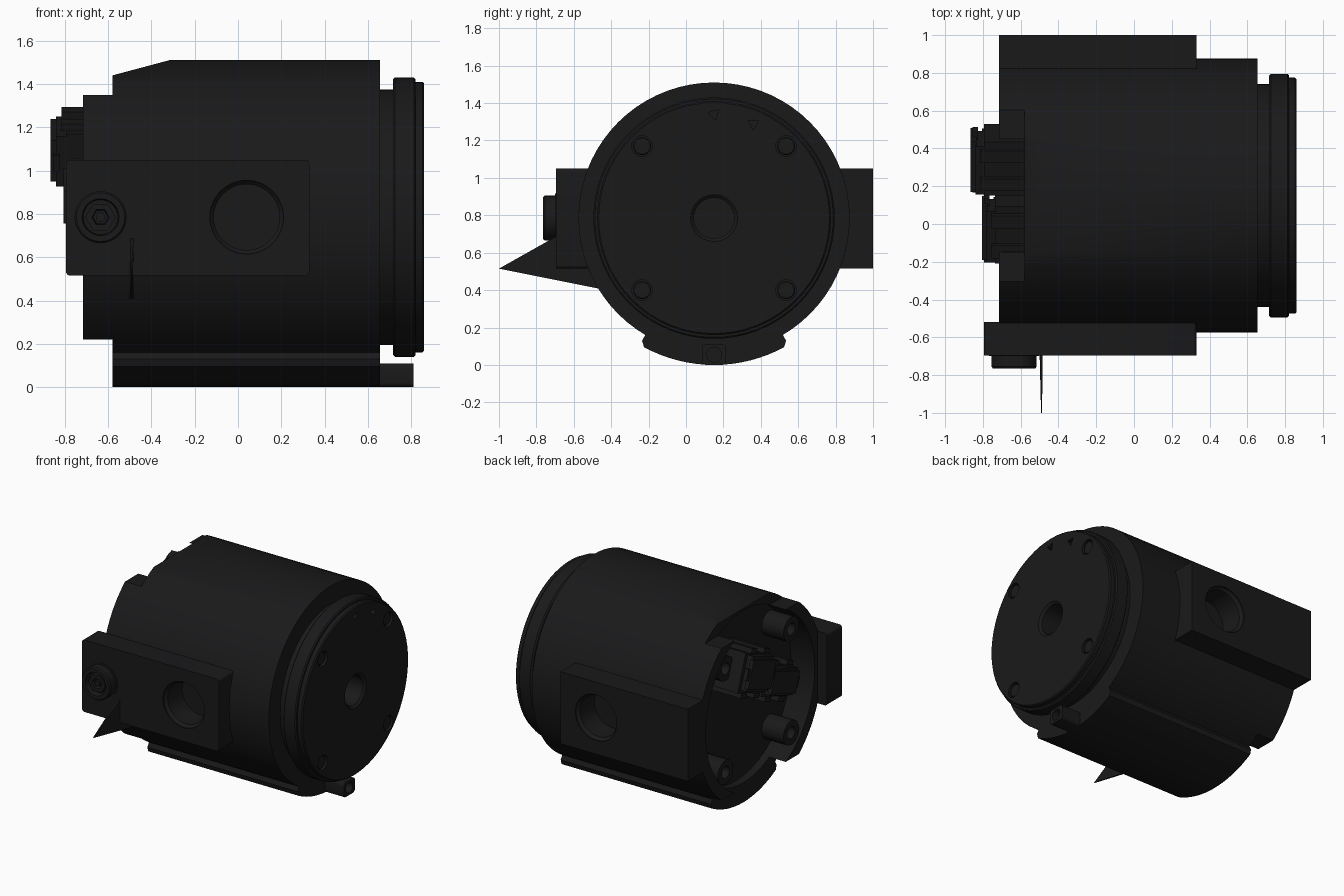
import bpy, bmesh, math
from mathutils import Vector, Matrix

if "Cube" in bpy.data.objects:
    bpy.data.objects.remove(bpy.data.objects["Cube"])

CY, CZ = 0.15, 0.785          # housing axis, parallel to x
FLOOR = -0.52                 # floor of the rear cavity
dark = bpy.data.materials.new("dark_metal")
dark.diffuse_color = (0.010, 0.010, 0.011, 1)
dark.use_nodes = True
dark.node_tree.nodes["Principled BSDF"].inputs["Base Color"].default_value = dark.diffuse_color


def finish(name, bm, cutter=False):
    bmesh.ops.recalc_face_normals(bm, faces=bm.faces)
    me = bpy.data.meshes.new(name)
    bm.to_mesh(me)
    bm.free()
    ob = bpy.data.objects.new(name, me)
    bpy.context.collection.objects.link(ob)
    me.materials.append(dark)
    ob.hide_render = cutter
    return ob


def lathe(name, prof, origin, axis=(1, 0, 0), segs=72, cutter=False, turn=0):
    """Spin (distance, radius) points round an axis."""
    bm = bmesh.new()
    vs = [bm.verts.new((r, 0, d)) for d, r in prof]
    es = [bm.edges.new(p) for p in zip(vs, vs[1:])]
    bmesh.ops.spin(bm, geom=vs + es, cent=(0, 0, 0), axis=(0, 0, 1),
                   angle=2 * math.pi, steps=segs)
    bmesh.ops.remove_doubles(bm, verts=bm.verts, dist=1e-5)
    q = Vector((0, 0, 1)).rotation_difference(Vector(axis))
    bm.transform(Matrix.Translation(origin) @ q.to_matrix().to_4x4() @ Matrix.Rotation(turn, 4, 'Z'))
    return finish(name, bm, cutter)


def prism(name, pts, axis, lo, hi, cutter=False, bevel=0):
    """Extrude a 2D outline along x (pts = y,z) or along y (pts = x,z)."""
    bm = bmesh.new()
    place = (lambda p, w: (w, p[0], p[1])) if axis == 'x' else (lambda p, w: (p[0], w, p[1]))
    f = bm.faces.new([bm.verts.new(place(p, lo)) for p in pts])
    ext = bmesh.ops.extrude_face_region(bm, geom=[f])
    d = Vector(place((0, 0), hi - lo))
    bmesh.ops.translate(bm, vec=d, verts=[v for v in ext['geom'] if isinstance(v, bmesh.types.BMVert)])
    if not any(len(x.verts) == len(pts) and abs(x.calc_center_median().dot(d.normalized()) - lo) < 1e-5
               for x in bm.faces):
        bm.faces.new([v for v in bm.verts if abs(v.co.dot(d.normalized()) - lo) < 1e-5])
    if bevel:
        dirn = d.normalized()
        es = [e for e in bm.edges
              if abs((e.verts[0].co - e.verts[1].co).normalized().dot(dirn)) > 0.99]
        bmesh.ops.bevel(bm, geom=es, offset=bevel, segments=4, profile=0.5, affect='EDGES')
    return finish(name, bm, cutter)


def rect(a0, a1, b0, b1):
    return [(a0, b0), (a1, b0), (a1, b1), (a0, b1)]


def boxes(name, parts, origin, turn=0):
    """Several boxes (x range, y range, z range) as one part, turned about x."""
    bm = bmesh.new()
    for part in parts:
        c = [(a + b) / 2 for a, b in part]
        s = [abs(b - a) for a, b in part]
        bmesh.ops.create_cube(bm, size=1, matrix=Matrix.Translation(c) @ Matrix.Diagonal((*s, 1)))
    bm.transform(Matrix.Translation(origin) @ Matrix.Rotation(turn, 4, 'X'))
    return finish(name, bm)


def cut(ob, cutters):
    for c in cutters:
        m = ob.modifiers.new("cut", 'BOOLEAN')
        m.operation, m.solver, m.object = 'DIFFERENCE', 'EXACT', c
    bpy.context.view_layer.update()
    me = bpy.data.meshes.new_from_object(ob.evaluated_get(bpy.context.evaluated_depsgraph_get()))
    ob.modifiers.clear()
    ob.data = me


AX = (0, CY, CZ)

# Housing, hollow at the rear
housing = lathe("housing", [(FLOOR, 0), (FLOOR, 0.64), (-0.715, 0.64), (-0.715, 0.725),
                            (0.655, 0.725), (0.655, 0)], AX)

# End cover with stepped flange and centre bore
cover = lathe("end_cover", [(0.64, 0), (0.64, 0.59), (0.715, 0.59), (0.715, 0.635), (0.725, 0.645),
                            (0.812, 0.645), (0.82, 0.637), (0.82, 0.625), (0.852, 0.625),
                            (0.86, 0.617), (0.86, 0.125), (0.845, 0.108), (0.70, 0.108),
                            (0.70, 0)], AX)

# Foot following the housing curve
outer = [(CY + 0.785 * math.sin(a), CZ - 0.785 * math.cos(a))
         for a in (math.radians(-28.5 + 57 * i / 16) for i in range(17))]
inner = [(CY + 0.69 * math.sin(a), CZ - 0.69 * math.cos(a))
         for a in (math.radians(31 - 62 * i / 16) for i in range(17))]
foot = prism("foot", outer + [(CY + 0.385, 0.13), (CY + 0.365, 0.165)] + inner +
             [(CY - 0.365, 0.165), (CY - 0.385, 0.13)], 'x', -0.58, 0.655)

# Side blocks
front_block = prism("front_block", rect(-0.795, 0.33, 0.515, 1.05), 'y', -0.695, -0.52, bevel=0.02)
back_block = prism("back_block", rect(-0.715, 0.33, 0.515, 1.05), 'y', 0.82, 1.0)

# Rim cut-outs and ports
rim_top = prism("rim_top_cutter", [(-1, 1.35), (-0.58, 1.35), (-0.58, 1.44), (-0.31, 1.512),
                                   (-0.31, 1.7), (-1, 1.7)], 'y', -1, 1.3, cutter=True)
rim_low = prism("rim_low_cutter", rect(-1, -0.58, -0.2, 0.22), 'y', -1, 1.3, cutter=True)
port = [(-0.1, 0), (-0.1, 0.17), (0.01, 0.17), (0.03, 0.152), (0.2, 0.152), (0.2, 0)]
port_front = lathe("port_front_cutter", port, (0.04, -0.695, CZ), (0, 1, 0), 48, True)
port_back = lathe("port_back_cutter", port, (0.04, 1.0, CZ), (0, -1, 0), 48, True)
cut(housing, [rim_top, rim_low, port_front, port_back])
cut(front_block, [port_front])
cut(back_block, [port_back])
helpers = [rim_top, rim_low, port_front, port_back]

# Cover screw holes and small three-sided holes
holes = []
corners = [(CY + sy * 0.385, CZ + sz * 0.385) for sy in (-1, 1) for sz in (-1, 1)]
for y, z in corners:
    holes.append(lathe("screw_hole_cutter", [(0.81, 0), (0.81, 0.055), (0.9, 0.055), (0.9, 0)],
                       (0, y, z), segs=24, cutter=True))
for y, z, t in ((0.15, 1.34, 0.3), (0.36, 1.29, 0), (0.652, 0.578, 0.1)):
    holes.append(lathe("pin_hole_cutter", [(0.78, 0), (0.78, 0.034), (0.9, 0.034), (0.9, 0)],
                       (0, y, z), segs=3, cutter=True, turn=t))
cut(cover, holes)
helpers += holes

# Cover screws and the bored bosses inside the rear
for y, z in corners:
    lathe("cover_screw", [(0.80, 0), (0.80, 0.048), (0.845, 0.048), (0.85, 0.043), (0.85, 0)],
          (0, y, z), segs=24)
    lathe("rear_boss", [(FLOOR + 0.01, 0), (FLOOR + 0.01, 0.09), (-0.70, 0.09), (-0.70, 0.045),
                        (-0.60, 0.045), (-0.60, 0)], (0, y, z), segs=24)

# Locating lug below the cover
lug = prism("locating_lug", rect(CY - 0.065, CY + 0.065, 0, 0.11), 'x', 0.64, 0.81, bevel=0.022)
bore = lathe("lug_cutter", [(0.74, 0), (0.74, 0.04), (0.9, 0.04), (0.9, 0)],
             (0, CY, 0.055), segs=24, cutter=True)
cut(lug, [bore])
helpers.append(bore)

# Cable gland on the front block
G = (-0.635, -0.6, CZ)
lathe("gland_collar", [(0, 0), (0, 0.132), (0.1, 0.132), (0.1, 0.12), (0.155, 0.12), (0.165, 0.112),
                       (0.165, 0.085), (0.12, 0.08), (0.12, 0)], G, (0, -1, 0), 40)
lathe("gland_plug", [(0.11, 0), (0.11, 0.07), (0.15, 0.07), (0.15, 0.04), (0.12, 0.035), (0.12, 0)],
      G, (0, -1, 0), 6)
lathe("gland_pin", [(0.11, 0), (0.11, 0.022), (0.145, 0.022), (0.145, 0)], G, (0, -1, 0), 16)

# Thin pointed fin under the gland
fin = prism("pointed_fin", [(-1.0, 0.515), (-0.60, 0.74), (-0.50, 0.60), (-0.45, 0.405)],
            'x', -0.492, -0.487)
for v in fin.data.vertices:
    if v.co.y > -0.9:
        v.co.x += -0.01 if v.co.x < -0.49 else 0.005


# Terminal blocks in the rear cavity: stepped body, clamp lugs and a raised cap
def terminal(name, y, z, tip, w, h, turn):
    root = FLOOR + 0.01
    parts = [((root, tip + 0.07), (-w, w), (-h, h)),
             ((tip + 0.08, tip + 0.025), (-w, w * 0.8), (-h * 0.85, h * 0.9)),
             ((tip + 0.03, tip), (-w * 0.95, w * 0.95), (-h * 0.7, h * 0.75))]
    for s in (-1, 1):
        parts.append(((root, tip + 0.05), (s * w * 0.3, s * w * 0.75), (h, h + 0.035)))
        parts.append(((root, tip + 0.06), (s * w * 0.3, s * w * 0.75), (-h, -h - 0.035)))
        parts.append(((tip + 0.04, tip + 0.01), (s * w * 0.85, s * (w + 0.02)), (-0.04, 0.04)))
    boxes(name, parts, (0, y, z), turn)


terminal("upper_terminal", 0.34, 1.09, -0.865, 0.15, 0.14, math.radians(20))
terminal("lower_terminal", -0.02, 0.88, -0.805, 0.16, 0.11, math.radians(20))

# Remove cutters, smooth the round parts
for h in helpers:
    bpy.data.objects.remove(h)
for ob in bpy.context.scene.objects:
    ob.select_set(True)
    bpy.context.view_layer.objects.active = ob
bpy.ops.object.shade_smooth_by_angle(angle=math.radians(30))
